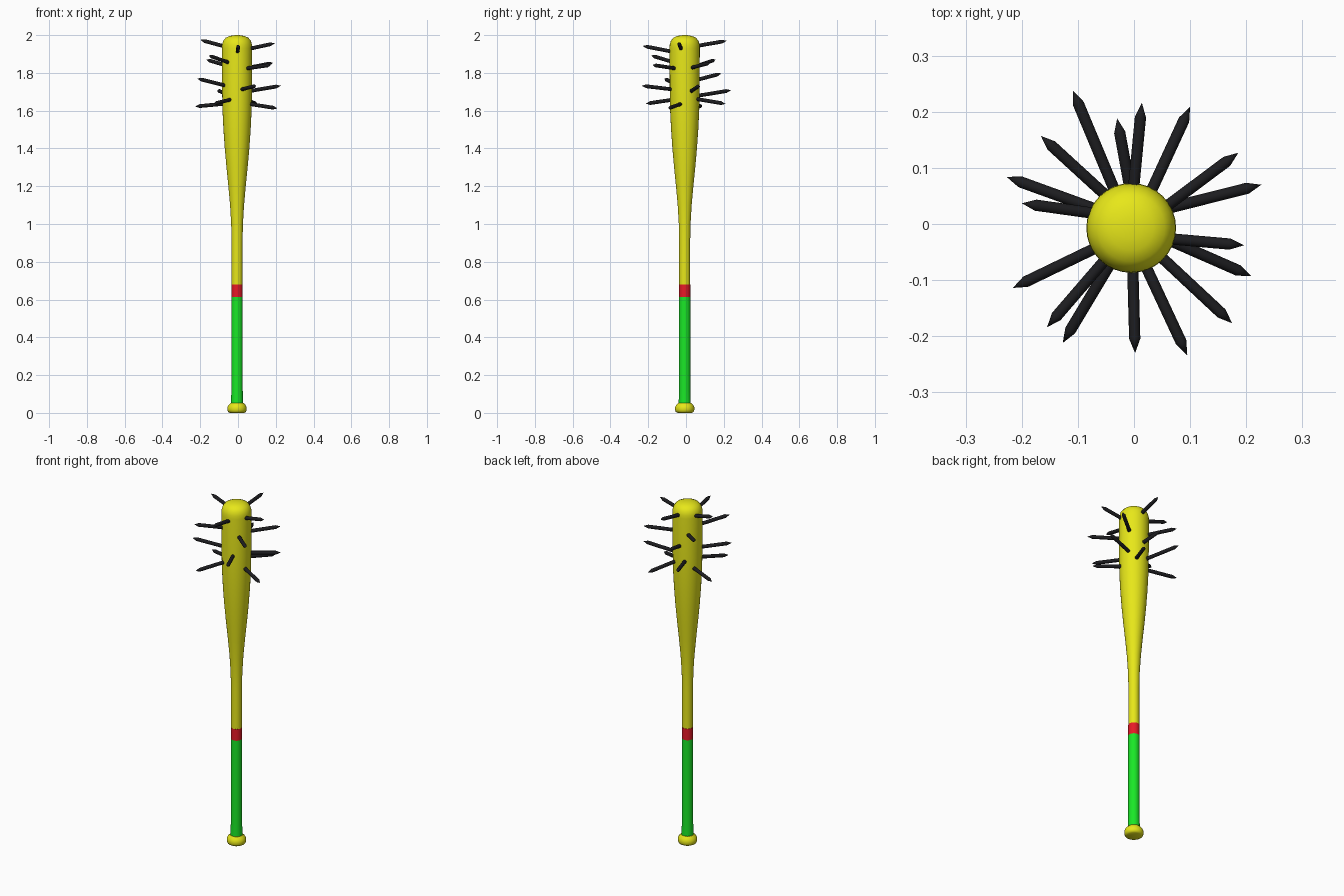
import bpy, bmesh, math
from mathutils import Vector

CX, CY = -0.005, -0.007   # bat axis


def material(name, rgb):
    m = bpy.data.materials.new(name)
    m.diffuse_color = (*rgb, 1)
    return m


yellow = material("yellow", (0.8, 0.8, 0.01))
green = material("green", (0.01, 0.8, 0.02))
red = material("red", (0.8, 0.01, 0.02))
black = material("black", (0.012, 0.012, 0.014))


def lathe(name, profile, mat, sides=32):
    """Revolve (radius, z) points around z; radius 0 makes a pole."""
    bm = bmesh.new()
    rings = []
    for r, z in profile:
        n = sides if r > 0 else 1
        rings.append([bm.verts.new((r * math.cos(2 * math.pi * i / sides),
                                    r * math.sin(2 * math.pi * i / sides), z)) for i in range(n)])
    for a, b in zip(rings, rings[1:]):
        for i in range(sides):
            j = (i + 1) % sides
            quad = [a[i % len(a)], a[j % len(a)], b[j % len(b)], b[i % len(b)]]
            bm.faces.new(list(dict.fromkeys(quad)))
    bmesh.ops.recalc_face_normals(bm, faces=bm.faces)
    me = bpy.data.meshes.new(name)
    bm.to_mesh(me)
    bm.free()
    me.materials.append(mat)
    ob = bpy.data.objects.new(name, me)
    bpy.context.collection.objects.link(ob)
    bpy.ops.object.select_all(action='DESELECT')
    ob.select_set(True)
    bpy.context.view_layer.objects.active = ob
    bpy.ops.object.shade_smooth_by_angle(angle=math.radians(40))
    ob.location = (CX, CY, 0)
    return ob


# knob, grip, band and barrel
lathe("knob", [(0, 0), (0.038, 0), (0.047, 0.005), (0.051, 0.015), (0.051, 0.03),
               (0.045, 0.042), (0.034, 0.053), (0, 0.053)], yellow)
lathe("grip", [(0, 0.05), (0.032, 0.05), (0.03, 0.12), (0.03, 0.613), (0, 0.613)], green)
lathe("band", [(0, 0.613), (0.03, 0.613), (0.03, 0.68), (0, 0.68)], red)
lathe("barrel", [(0, 0.68), (0.029, 0.68), (0.029, 0.9), (0.031, 1.0), (0.037, 1.1),
                 (0.046, 1.2), (0.056, 1.3), (0.065, 1.4), (0.072, 1.5), (0.077, 1.6),
                 (0.079, 1.7), (0.08, 1.93), (0.079, 1.95), (0.073, 1.97), (0.06, 1.986),
                 (0.04, 1.995), (0.02, 1.999), (0, 2.0)], yellow)

# spikes: base x, y, z then tip x, y, z
spikes = [
    # top row
    (-.002, -.086, 1.915, .002, -.23, 1.943), (.071, -.027, 1.93, .196, -.038, 1.957),
    (0, .071, 1.945, .014, .216, 1.97), (-.078, .02, 1.942, -.2, .037, 1.975),
    # second row
    (-.055, -.068, 1.857, -.155, -.184, 1.892), (-.059, .059, 1.838, -.166, .157, 1.87),
    (.054, -.064, 1.825, .175, -.177, 1.842), (.068, .039, 1.83, .186, .127, 1.853),
    # third row
    (.025, -.084, 1.714, .095, -.234, 1.732), (-.073, -.045, 1.735, -.216, -.114, 1.77),
    (.068, .030, 1.705, .227, .07, 1.732), (-.038, .068, 1.68, -.109, .238, 1.708),
    (-.009, .073, 1.767, -.03, .188, 1.797),
    # bottom row
    (-.046, -.077, 1.657, -.127, -.212, 1.637), (-.078, .03, 1.636, -.227, .084, 1.622),
    (.07, -.032, 1.634, .209, -.093, 1.612), (.034, .066, 1.66, .10, .209, 1.636),
]
for i, s in enumerate(spikes):
    base, tip = Vector(s[:3]), Vector(s[3:])
    d = (tip - base).normalized()
    start = base - d * 0.02      # sunk into the barrel
    n = (tip - start).length
    ob = lathe(f"spike_{i + 1}", [(0, 0), (0.01, 0), (0.01, n - 0.026), (0, n)], black, 12)
    ob.location = start
    ob.rotation_euler = d.to_track_quat('Z', 'Y').to_euler()
